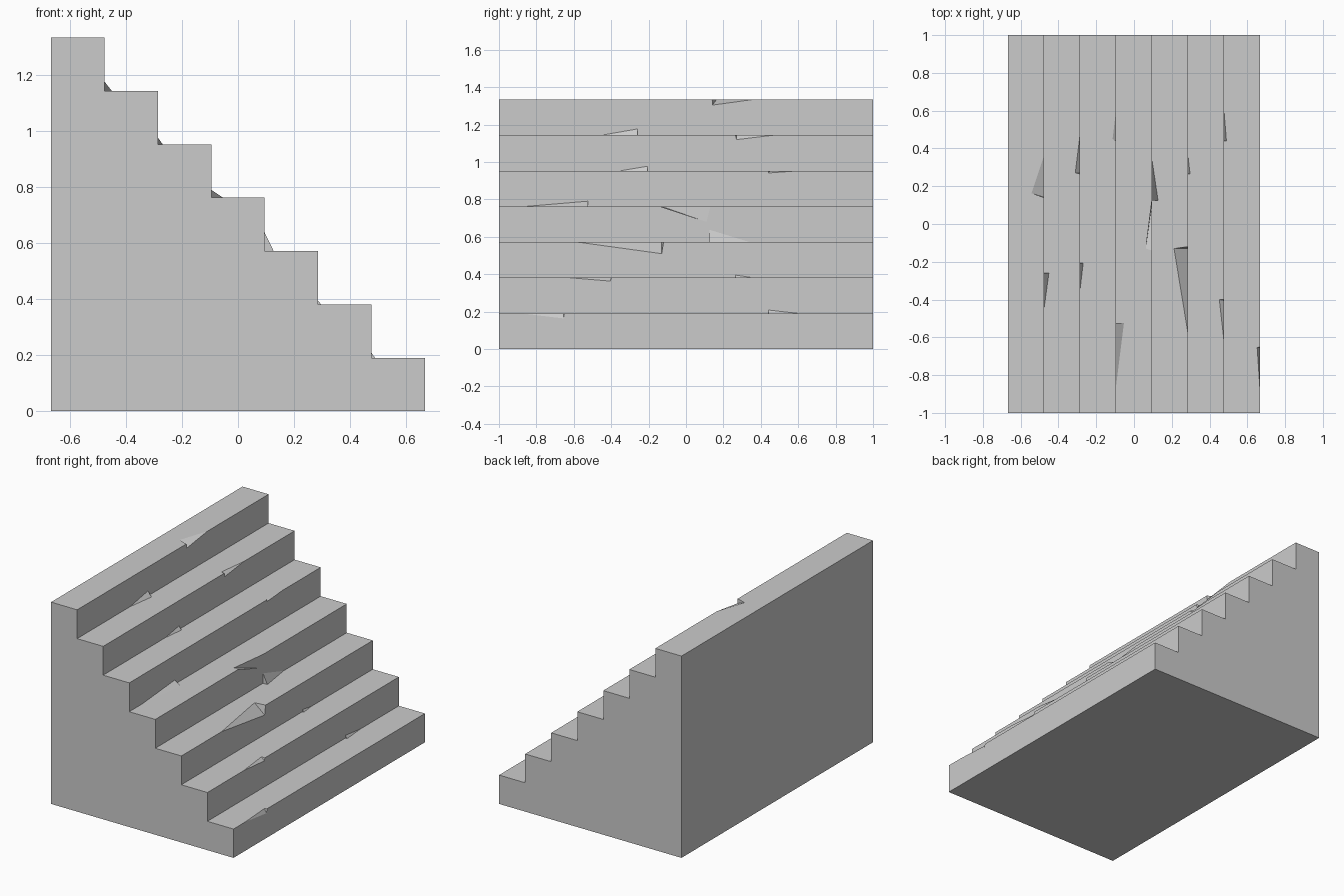
import bpy, bmesh
from mathutils import Vector

if "Cube" in bpy.data.objects:
    bpy.data.objects.remove(bpy.data.objects["Cube"])

N, S = 7, 0.1906            # step count, step size
X0 = N * S / 2


def make(name, bm):
    bmesh.ops.recalc_face_normals(bm, faces=bm.faces[:])
    me = bpy.data.meshes.new(name)
    bm.to_mesh(me)
    bm.free()
    ob = bpy.data.objects.new(name, me)
    bpy.context.collection.objects.link(ob)
    return ob


def tetra(bm, pts):
    v = [bm.verts.new(p) for p in pts]
    for f in ((0, 1, 2), (0, 1, 3), (0, 2, 3), (1, 2, 3)):
        bm.faces.new([v[i] for i in f])


# Staircase: stepped profile extruded along y
profile = [(-X0, 0), (X0, 0)]
for i in range(N):
    x, z = X0 - i * S, (i + 1) * S
    profile += [(x, z), (x - S, z)]
bm = bmesh.new()
face = bm.faces.new([bm.verts.new((x, -1, z)) for x, z in profile])
new = bmesh.ops.extrude_face_region(bm, geom=[face])["geom"]
bmesh.ops.translate(bm, vec=(0, 2, 0),
                    verts=[g for g in new if isinstance(g, bmesh.types.BMVert)])
stairs = make("staircase", bm)

# Chips on step noses: step, y start, y end, tread depth, its y, riser depth, its y
chips = [
    (0, -0.88, -0.65, 0.015, -0.655, 0.027, -0.655),
    (1, -0.62, -0.40, 0.025, -0.40, 0.018, -0.405),
    (2, -0.58, -0.12, 0.074, -0.13, 0.062, -0.13),
    (3, -0.14, 0.13, 0.033, -0.13, 0.083, 0.11),
    (4, 0.60, 0.44, 0.018, 0.45, 0.012, 0.44),
    (5, 0.47, 0.265, 0.025, 0.27, 0.024, 0.27),
    (6, 0.36, 0.14, 0.066, 0.163, 0.03, 0.142),
]
bm = bmesh.new()
for i, ya, yb, dx, yc, dz, yd in chips:
    x, z = X0 - i * S, (i + 1) * S
    pts = [Vector(p) for p in ((x, ya, z), (x, yb, z), (x - dx, yc, z), (x, yd, z - dz))]
    mid = (pts[2] + pts[3]) / 2      # growing about the cut edge keeps the cut planes
    tetra(bm, [mid + (p - mid) * 1.3 for p in pts])
cutter = make("chip_cutter", bm)
mod = stairs.modifiers.new("chips", "BOOLEAN")
mod.operation, mod.solver, mod.object = "DIFFERENCE", "EXACT", cutter
cutter.hide_render = True
cutter.hide_set(True)

# Rubble wedges in the inner corners: step, y start, y end, tread reach, riser height
wedges = [
    (0, 0.60, 0.44, 0.013, 0.018),
    (1, 0.36, 0.265, 0.011, 0.014),
    (2, 0.34, 0.125, 0.032, 0.066),
    (3, -0.86, -0.525, 0.042, 0.028),
    (4, -0.35, -0.207, 0.017, 0.024),
    (5, -0.45, -0.26, 0.026, 0.033),
]
bm = bmesh.new()
for i, ya, yb, dx, dz in wedges:
    x, z = X0 - (i + 1) * S, (i + 1) * S
    tetra(bm, [(x, ya, z), (x, yb, z), (x + dx, yb, z), (x, yb, z + dz)])
make("corner_rubble", bm)
